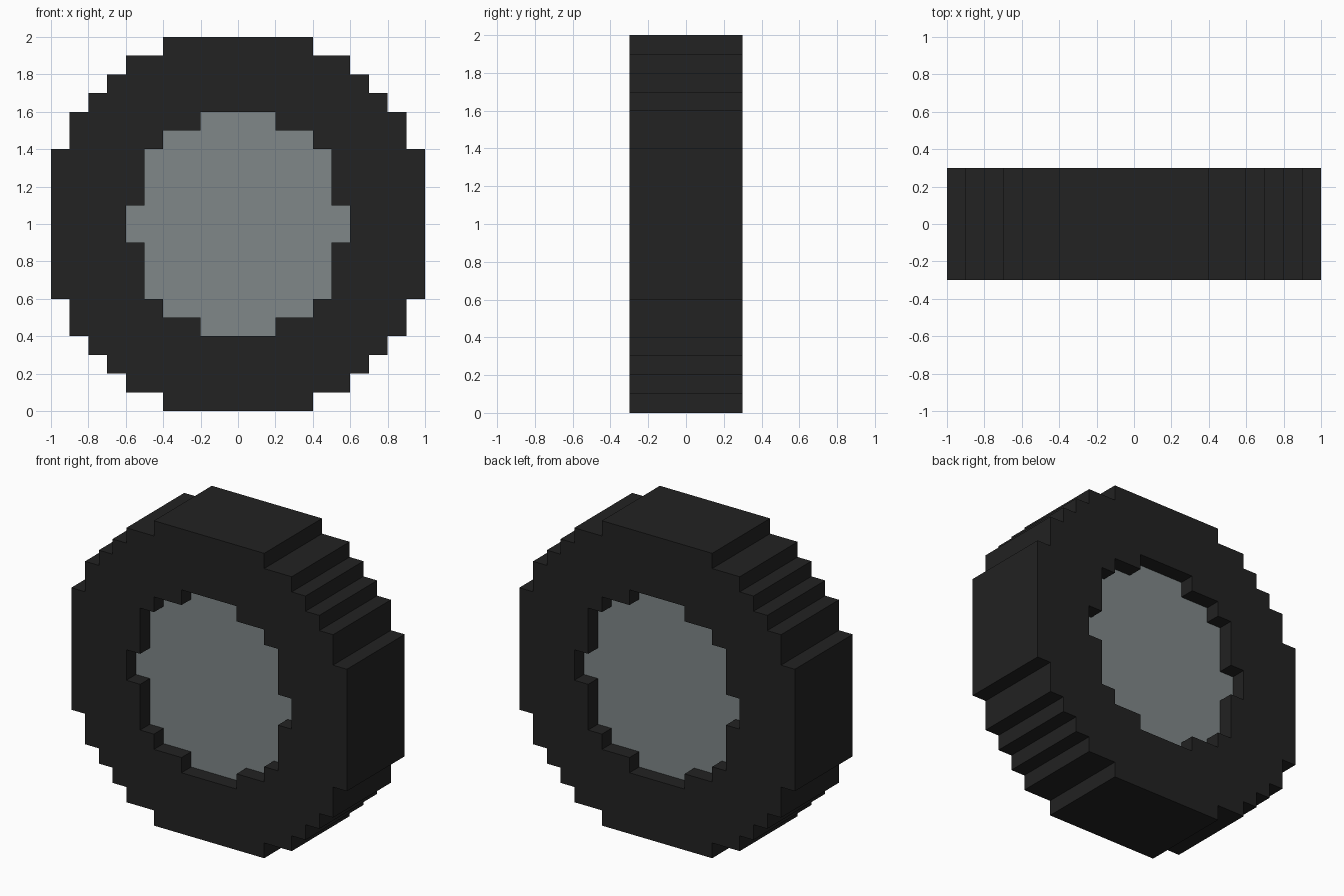
import bpy
import math

if "Cube" in bpy.data.objects:
    bpy.data.objects.remove(bpy.data.objects["Cube"])


def material(name, rgb):
    m = bpy.data.materials.new(name)
    m.diffuse_color = (*rgb, 1.0)
    m.use_nodes = True
    m.node_tree.nodes["Principled BSDF"].inputs["Base Color"].default_value = m.diffuse_color
    return m


def stepped_outline(steps):
    """Closed stair-stepped loop from (half width, top height) rows, mirrored four ways."""
    quarter, low = [], 0.0
    for width, top in steps:
        quarter += [(width, low), (width, top)]
        low = top
    quarter = quarter[1:]  # drop the point on the centre line
    right = [(x, -z) for x, z in reversed(quarter)] + quarter
    return right + [(-x, z) for x, z in reversed(right)]


def extruded_part(name, loops, half_depth, mat):
    """Fill the loops (inner loops become holes) and extrude them along y."""
    curve = bpy.data.curves.new(name, 'CURVE')
    curve.dimensions = '2D'
    curve.fill_mode = 'BOTH'
    curve.extrude = half_depth
    for loop in loops:
        spline = curve.splines.new('POLY')
        spline.points.add(len(loop) - 1)
        for point, (x, z) in zip(spline.points, loop):
            point.co = (x, z, 0, 1)
        spline.use_cyclic_u = True
    obj = bpy.data.objects.new(name, curve)
    bpy.context.collection.objects.link(obj)
    obj.rotation_euler.x = math.pi / 2
    obj.location.z = 1.0
    bpy.ops.object.select_all(action='DESELECT')
    obj.select_set(True)
    bpy.context.view_layer.objects.active = obj
    bpy.ops.object.convert(target='MESH')
    obj = bpy.context.object
    bpy.ops.object.transform_apply(location=True, rotation=True, scale=True)
    bpy.ops.object.shade_flat()
    obj.data.materials.clear()
    obj.data.materials.append(mat)
    return obj


rubber = material("black rubber", (0.016, 0.016, 0.016))
metal = material("grey metal", (0.215, 0.245, 0.25))

# Stair-stepped outlines of the tyre and the hub
tyre_outline = stepped_outline(
    [(1.0, 0.4), (0.9, 0.6), (0.8, 0.7), (0.7, 0.8), (0.6, 0.9), (0.4, 1.0)])
hub_outline = stepped_outline([(0.6, 0.1), (0.5, 0.4), (0.4, 0.5), (0.2, 0.6)])

# Tyre ring, with the hub recessed on both sides
extruded_part("tyre", [tyre_outline, hub_outline], 0.3, rubber)
extruded_part("hub", [hub_outline], 0.2, metal)
